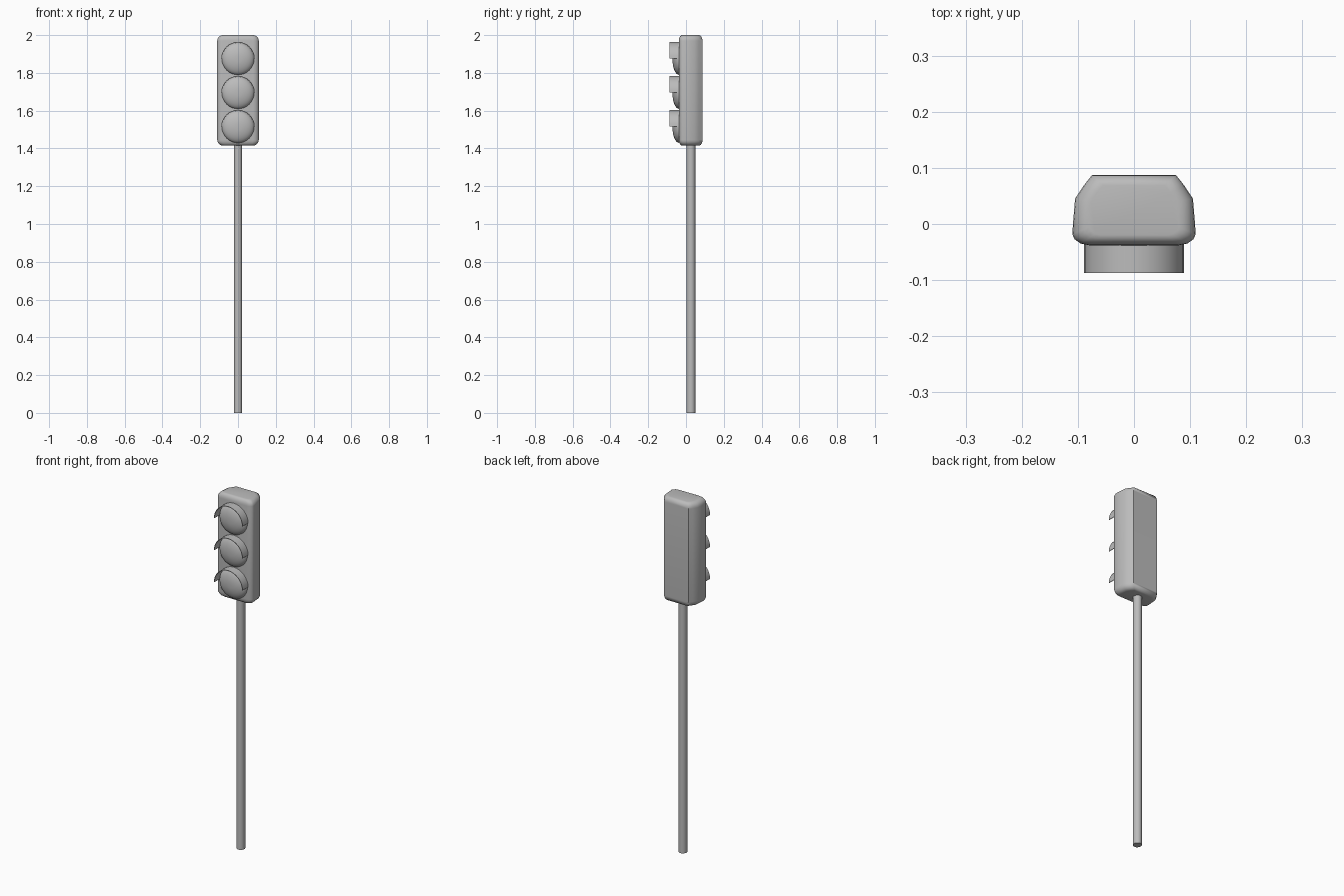
import bpy, bmesh
from math import sin, cos, pi, radians

cube = bpy.data.objects.get("Cube")
if cube:
    bpy.data.objects.remove(cube, do_unlink=True)

grey = bpy.data.materials.new("plain_grey")
grey.use_nodes = True
color = (0.5, 0.5, 0.5, 1)
grey.diffuse_color = color
grey.node_tree.nodes["Principled BSDF"].inputs["Base Color"].default_value = color


def finish(name, bm, angle=40):
    mesh = bpy.data.meshes.new(name)
    bmesh.ops.recalc_face_normals(bm, faces=bm.faces)
    bm.to_mesh(mesh)
    bm.free()
    obj = bpy.data.objects.new(name, mesh)
    bpy.context.collection.objects.link(obj)
    mesh.materials.append(grey)
    bpy.ops.object.select_all(action='DESELECT')
    obj.select_set(True)
    bpy.context.view_layer.objects.active = obj
    bpy.ops.object.shade_smooth_by_angle(angle=radians(angle))
    return obj


def loft(bm, rings, cap_start=True, cap_end=True):
    loops = [[bm.verts.new(p) for p in ring] for ring in rings]
    for a, b in zip(loops, loops[1:]):
        for i in range(len(a)):
            j = (i + 1) % len(a)
            bm.faces.new((a[i], a[j], b[j], b[i]))
    if cap_start:
        bm.faces.new(loops[0])
    if cap_end:
        bm.faces.new(loops[-1])


# Signal housing: tapered plan, rounded towards both ends
half = [(0.075, 0.087), (0.09, 0.068), (0.105, 0.045), (0.108, 0.01),
        (0.11, -0.018), (0.106, -0.027), (0.095, -0.035), (0.08, -0.038)]
plan = half + [(-x, y) for x, y in reversed(half)]
BOTTOM, TOP, ROUND, MID_Y = 1.415, 2.0, 0.03, 0.025
steps = [(ROUND * (1 - sin(a)), ROUND * (1 - cos(a)))
         for a in (i * pi / 10 for i in range(6))]
levels = [(BOTTOM + ROUND - d, inset) for inset, d in
          ((ROUND * (1 - cos(i * pi / 10)), ROUND * sin(i * pi / 10)) for i in range(5, -1, -1))]
levels += [(BOTTOM + TOP - z, inset) for z, inset in reversed(levels)]
rings = []
for z, inset in levels:
    sx, sy = 1 - inset / 0.11, 1 - 0.6 * inset / 0.0625
    rings.append([(x * sx, MID_Y + (y - MID_Y) * sy, z) for x, y in plan])
bm = bmesh.new()
loft(bm, rings)
finish("signal_housing", bm, 50)

# Pole
bm = bmesh.new()
loft(bm, [[(0.022 * cos(i * pi / 12), 0.026 + 0.023 * sin(i * pi / 12), z)
           for i in range(24)] for z in (0, BOTTOM + 0.01)])
finish("pole", bm)

# Three domed lenses, each under a half-round visor
FRONT, RADIUS, SEGMENTS = -0.036, 0.086, 32
for name, z in (("upper", 1.875), ("middle", 1.695), ("lower", 1.515)):
    bm = bmesh.new()
    rings = []
    for k in range(8):
        a = k * pi / 16
        r, y = RADIUS * cos(a), FRONT - 0.036 * sin(a)
        rings.append([(r * cos(t), y, z + r * sin(t))
                      for t in (i * 2 * pi / SEGMENTS for i in range(SEGMENTS))])
    loft(bm, rings)
    finish(name + "_lens", bm)

    bm = bmesh.new()
    rings = []
    for i in range(SEGMENTS // 2 + 1):
        t = i * 2 * pi / SEGMENTS
        rings.append([(r * cos(t), y, z + r * sin(t)) for r, y in
                      ((0.089, FRONT), (0.089, -0.087), (0.086, -0.087), (0.086, FRONT))])
    loft(bm, rings)
    finish(name + "_visor", bm)
